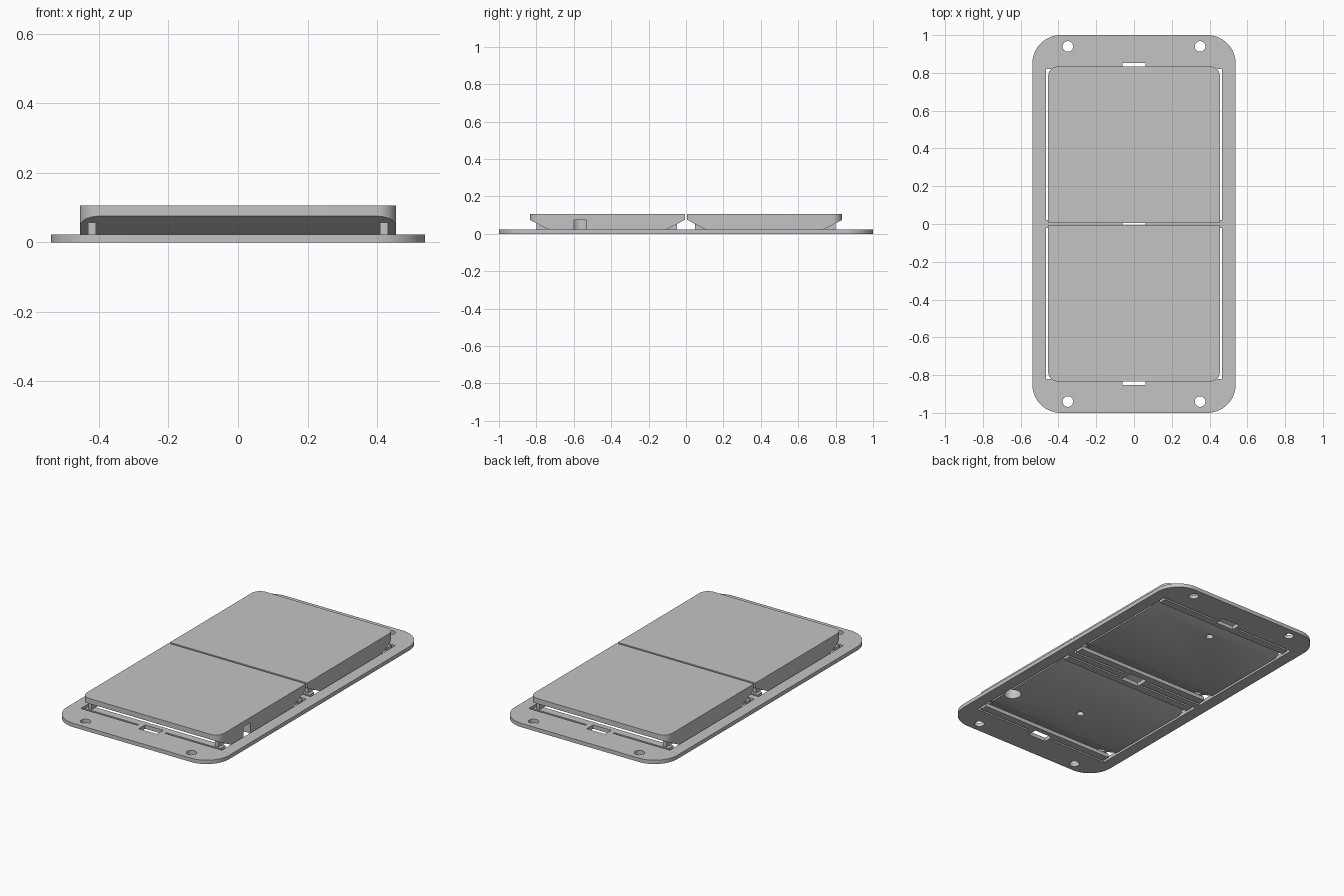
import bpy, bmesh
from math import cos, sin, pi
from mathutils import Vector

cube = bpy.data.objects.get("Cube")
if cube:
    bpy.data.objects.remove(cube, do_unlink=True)

grey = bpy.data.materials.new("light grey plastic")
grey.use_nodes = True
grey.diffuse_color = (0.55, 0.55, 0.55, 1)
grey.node_tree.nodes["Principled BSDF"].inputs["Base Color"].default_value = grey.diffuse_color

PLATE_TOP = 0.023
PANEL_TOP = 0.106
PANEL_BOTTOM = 0.002
SLOPE_START = 0.075


def add_object(name, mesh):
    ob = bpy.data.objects.new(name, mesh)
    bpy.context.collection.objects.link(ob)
    mesh.materials.clear()
    mesh.materials.append(grey)
    return ob


def circle(cx, cy, r, n=32):
    return [(cx + r * cos(2 * pi * i / n), cy + r * sin(2 * pi * i / n)) for i in range(n)]


def rectangle(x0, x1, y0, y1, r_front=0, r_back=0, steps=10):
    """Outline with separate corner radii at the front and back ends."""
    pts = []
    corners = [(x1, y1, -1, -1, r_back), (x0, y1, 1, -1, r_back),
               (x0, y0, 1, 1, r_front), (x1, y0, -1, 1, r_front)]
    for k, (x, y, sx, sy, r) in enumerate(corners):
        if r == 0:
            pts.append((x, y))
            continue
        for i in range(steps + 1):
            a = pi / 2 * (k + i / steps)
            pts.append((x + sx * r + r * cos(a), y + sy * r + r * sin(a)))
    return pts


def prism(outline, z0, z1):
    bm = bmesh.new()
    face = bm.faces.new([bm.verts.new((x, y, z0)) for x, y in outline])
    ext = bmesh.ops.extrude_face_region(bm, geom=[face])
    bmesh.ops.translate(bm, vec=(0, 0, z1 - z0),
                        verts=[v for v in ext["geom"] if isinstance(v, bmesh.types.BMVert)])
    bmesh.ops.recalc_face_normals(bm, faces=bm.faces)
    return bm


def finish(name, bm):
    mesh = bpy.data.meshes.new(name)
    bm.to_mesh(mesh)
    bm.free()
    return add_object(name, mesh)


def make_active(ob):
    bpy.ops.object.select_all(action="DESELECT")
    ob.select_set(True)
    bpy.context.view_layer.objects.active = ob


def smooth(ob):
    make_active(ob)
    bpy.ops.object.shade_smooth_by_angle()


def cut_pocket(ob, x, y, r, depth_to):
    """Sink a round pocket into the underside."""
    cutter = finish("pocket_cutter", prism(circle(x, y, r), -0.02, depth_to))
    cutter.hide_render = True
    mod = ob.modifiers.new("pocket", "BOOLEAN")
    mod.operation = "DIFFERENCE"
    mod.solver = "EXACT"
    mod.object = cutter
    make_active(ob)
    bpy.ops.object.modifier_apply(modifier=mod.name)
    bpy.data.objects.remove(cutter, do_unlink=True)


def spring_opening(cy):
    """Window joined at its corners to slits, leaving four flexing arms."""
    quarter = [(0.467, 0.40), (0.09, 0.40), (0.09, 0.388), (0.45, 0.388), (0.45, 0.342)]
    back = quarter + [(-x, y) for x, y in reversed(quarter)]
    return [(x, cy + y) for x, y in back] + [(x, cy - y) for x, y in reversed(back)]


# Base plate: filled outline with all its openings
outlines = [rectangle(-0.538, 0.538, -1, 1, 0.15, 0.15, 16),
            rectangle(-0.06, 0.06, -0.04, 0.04)]
for s in (-1, 1):
    outlines.append(spring_opening(s * 0.42))
    outlines.append(rectangle(-0.06, 0.06, s * 0.823 - 0.03, s * 0.823 + 0.03))
    outlines += [circle(x, s * 0.94, 0.028) for x in (-0.35, 0.35)]
curve = bpy.data.curves.new("base_plate_outline", "CURVE")
curve.dimensions = "2D"
curve.fill_mode = "BOTH"
curve.extrude = PLATE_TOP / 2
for pts in outlines:
    spline = curve.splines.new("POLY")
    spline.points.add(len(pts) - 1)
    for p, (x, y) in zip(spline.points, pts):
        p.co = (x, y, 0, 1)
    spline.use_cyclic_u = True
temp = bpy.data.objects.new("base_plate_outline", curve)
bpy.context.collection.objects.link(temp)
bpy.context.view_layer.update()
plate_mesh = bpy.data.meshes.new_from_object(temp.evaluated_get(bpy.context.evaluated_depsgraph_get()))
bpy.data.objects.remove(temp, do_unlink=True)
plate_mesh.name = "base_plate"
bm = bmesh.new()
bm.from_mesh(plate_mesh)
bmesh.ops.translate(bm, vec=(0, 0, PLATE_TOP / 2), verts=bm.verts)
bmesh.ops.remove_doubles(bm, verts=bm.verts, dist=0.0001)
bmesh.ops.recalc_face_normals(bm, faces=bm.faces)
bm.to_mesh(plate_mesh)
bm.free()
smooth(add_object("base_plate", plate_mesh))

# Push panels: solid, sunk into the windows, with both ends undercut by a slope
for s, name in ((-1, "front"), (1, "back")):
    y0, y1 = sorted((s * 0.006, s * 0.835))
    bm = prism(rectangle(-0.455, 0.455, y0, y1, 0.055 if s < 0 else 0, 0.055 if s > 0 else 0),
               PANEL_BOTTOM, PANEL_TOP)
    for y, d in ((y0, -1), (y1, 1)):
        normal = Vector((0, d * 0.51, -0.97))
        cut = bmesh.ops.bisect_plane(bm, geom=bm.verts[:] + bm.edges[:] + bm.faces[:],
                                     plane_co=(0, y, SLOPE_START), plane_no=normal, clear_outer=True)
        rim = [e for e in cut["geom_cut"] if isinstance(e, bmesh.types.BMEdge)]
        bmesh.ops.contextual_create(bm, geom=rim)
    bmesh.ops.recalc_face_normals(bm, faces=bm.faces)
    panel = finish(name + "_panel", bm)

    # Contact pocket under the panel, and one breaking through the front panel's side
    cut_pocket(panel, -0.015, 0.645 if s > 0 else -0.49, 0.021, 0.03)
    if s < 0:
        cut_pocket(panel, 0.42, -0.565, 0.048, 0.074)
    smooth(panel)

    # Legs joining the panel to the flexing arms
    for x, side in ((0.42, "left"), (-0.42, "right")):
        for y, d, end in ((s * 0.80, -s, "outer"), (s * 0.047, s, "inner")):
            ya, yb = sorted((y, y + d * 0.055))
            finish(f"{name}_{side}_{end}_leg",
                   prism(rectangle(x - 0.011, x + 0.011, ya, yb), PLATE_TOP - 0.001, 0.062))
